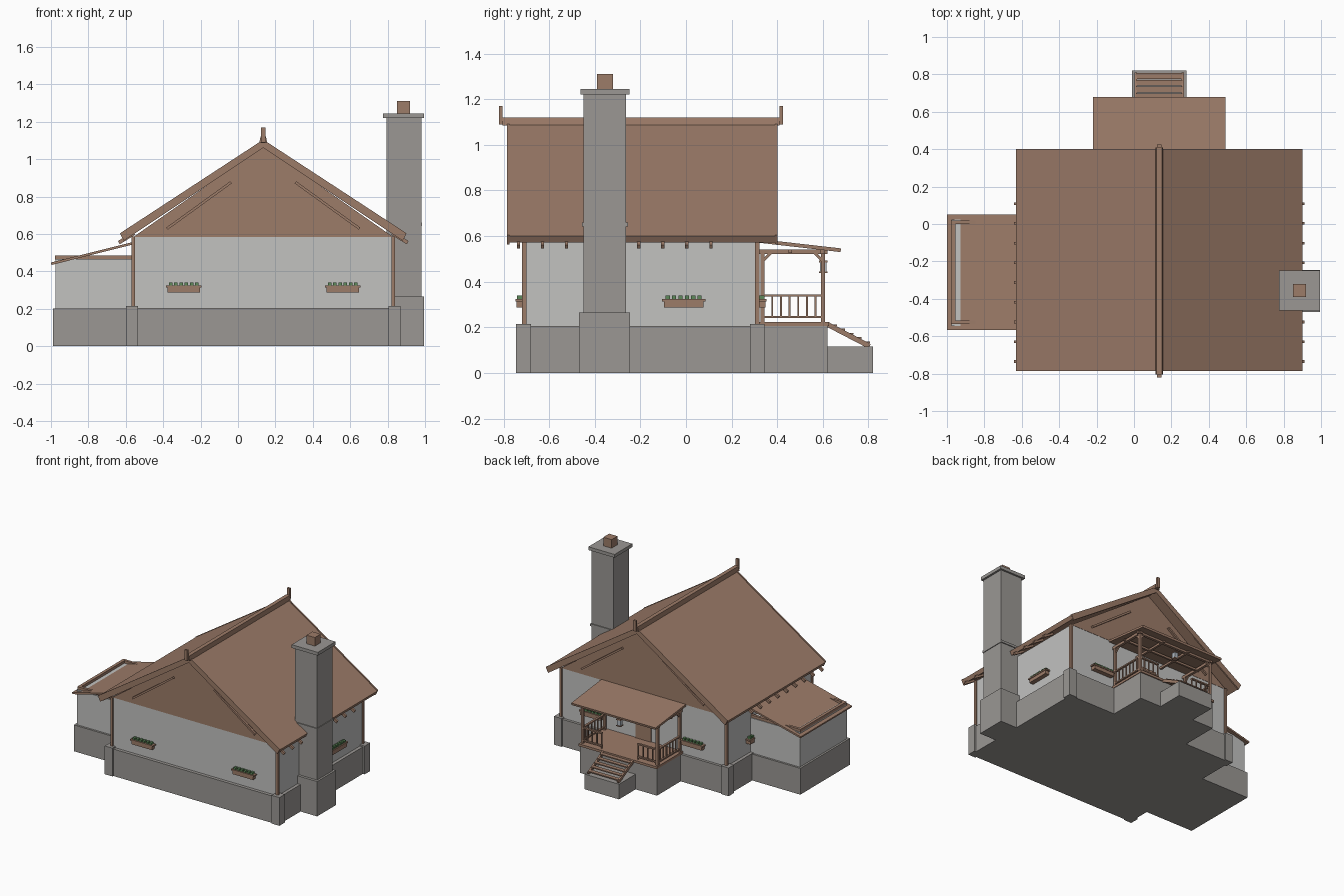
import bpy, bmesh
from mathutils import Vector, Matrix

if "Cube" in bpy.data.objects:
    bpy.data.objects.remove(bpy.data.objects["Cube"])


def material(name, rgb):
    m = bpy.data.materials.new(name)
    m.diffuse_color = (*rgb, 1)
    m.use_nodes = True
    m.node_tree.nodes["Principled BSDF"].inputs["Base Color"].default_value = m.diffuse_color
    return m


WOOD = material("brown wood", (0.335, 0.20, 0.14))
STONE = material("grey stone", (0.325, 0.31, 0.295))
PLASTER = material("pale plaster", (0.54, 0.54, 0.53))
LEAF = material("leaf green", (0.11, 0.25, 0.10))
GLASS = material("lantern glass", (0.45, 0.50, 0.55))

CX = 0.135            # ridge line of the house
RIDGE, EAVE, HALF = 1.10, 0.60, 0.765
SLOPE = (RIDGE - EAVE) / HALF


class Part:
    """Collects several solids into one named object."""

    def __init__(self, name, mat):
        self.name, self.mat, self.bm = name, mat, bmesh.new()

    def box(self, x0, x1, y0, y1, z0, z1):
        m = (Matrix.Translation(((x0 + x1) / 2, (y0 + y1) / 2, (z0 + z1) / 2))
             @ Matrix.Diagonal((x1 - x0, y1 - y0, z1 - z0, 1)))
        bmesh.ops.create_cube(self.bm, size=1, matrix=m)
        return self

    def bar(self, a, b, w, h):
        # square bar from a to b
        a, b = Vector(a), Vector(b)
        d = b - a
        m = (Matrix.Translation((a + b) / 2) @ d.to_track_quat('Y', 'Z').to_matrix().to_4x4()
             @ Matrix.Diagonal((w, d.length, h, 1)))
        bmesh.ops.create_cube(self.bm, size=1, matrix=m)
        return self

    def prism(self, pts, axis, lo, hi):
        # profile (x,z) pushed along y, or profile (y,z) pushed along x
        def put(p, t):
            return (p[0], t, p[1]) if axis == 'y' else (t, p[0], p[1])
        vs = [self.bm.verts.new(put(p, lo)) for p in pts]
        f = self.bm.faces.new(vs)
        r = bmesh.ops.extrude_face_region(self.bm, geom=[f])
        top = [v for v in r['geom'] if isinstance(v, bmesh.types.BMVert)]
        step = (0, hi - lo, 0) if axis == 'y' else (hi - lo, 0, 0)
        bmesh.ops.translate(self.bm, verts=top, vec=step)
        return self

    def done(self):
        bmesh.ops.recalc_face_normals(self.bm, faces=self.bm.faces)
        me = bpy.data.meshes.new(self.name)
        self.bm.to_mesh(me)
        self.bm.free()
        me.materials.append(self.mat)
        ob = bpy.data.objects.new(self.name, me)
        bpy.context.collection.objects.link(ob)
        return ob


# stone footing with corner piers
p = Part("house_footing", STONE).box(-0.585, 0.855, -0.735, 0.335, 0, 0.205)
for x0, x1 in ((-0.6, -0.535), (0.805, 0.87)):
    for y0, y1 in ((-0.745, -0.68), (0.28, 0.345)):
        p.box(x0, x1, y0, y1, 0, 0.215)
p.done()
Part("annex_footing", STONE).box(-0.99, -0.55, -0.56, 0.04, 0, 0.2).done()
Part("porch_footing", STONE).box(-0.19, 0.46, 0.32, 0.62, 0, 0.205).done()
Part("step_footing", STONE).box(-0.01, 0.28, 0.61, 0.82, 0, 0.115).done()

# plaster walls
Part("house_walls", PLASTER).box(-0.56, 0.83, -0.71, 0.315, 0.2, 0.585).done()
Part("annex_walls", PLASTER).box(-0.975, -0.55, -0.545, 0.025, 0.2, 0.465).done()

# timber corner posts
p = Part("corner_posts", WOOD)
for x in (-0.56, 0.83):
    for y in (-0.71, 0.313):
        p.box(x - 0.01, x + 0.01, y - 0.01, y + 0.01, 0.21, 0.585)
p.done()

# timber gables with a narrow gap under the roof
Part("gable_infill", WOOD).prism(
    [(CX - 0.695, 0.583), (CX + 0.695, 0.583), (CX, 1.07)], 'y', -0.712, 0.317).done()
p = Part("gable_trim", WOOD)
for s in (-1, 1):
    for y in (-0.718, 0.323):
        p.bar((CX + s * 0.515, y, 0.628), (CX + s * 0.172, y, 0.876), 0.02, 0.014)
p.done()

# main roof: two pitched slabs and raised barge edges
p = Part("main_roof", WOOD)
for s in (-1, 1):
    e = CX + s * HALF
    p.prism([(CX, RIDGE), (e, EAVE), (e - s * 0.015, EAVE - 0.028), (CX, RIDGE - 0.033)],
            'y', -0.78, 0.392)
p.done()
p = Part("barge_boards", WOOD)
for s in (-1, 1):
    e = CX + s * HALF
    for y in (-0.785, 0.39):
        p.prism([(CX, RIDGE + 0.004), (e, EAVE + 0.004), (e - s * 0.02, EAVE - 0.036),
                 (CX, RIDGE - 0.04)], 'y', y, y + 0.011)
p.done()
p = Part("rafter_tails", WOOD)
for i in range(9):
    y = -0.735 + i * 0.1055
    for s in (-1, 1):
        a, b = CX + s * 0.69, CX + s * 0.772
        p.bar((a, y, EAVE + SLOPE * 0.075 - 0.045), (b, y, EAVE - SLOPE * 0.007 - 0.042), 0.014, 0.02)
p.done()

# ridge beam and finials
p = Part("ridge_beam", WOOD)
p.prism([(CX - 0.021, 1.085), (CX + 0.021, 1.085), (CX + 0.015, 1.12), (CX - 0.015, 1.12)],
        'y', -0.805, 0.41)
for y in (-0.82, 0.41):
    p.box(CX - 0.011, CX + 0.011, y, y + 0.016, 1.09, 1.17)
p.done()

# chimney
p = Part("chimney", STONE)
p.box(0.785, 0.995, -0.47, -0.245, 0, 0.265)
p.box(0.795, 0.98, -0.45, -0.262, 0.26, 1.225)
p.box(0.79, 0.985, -0.457, -0.255, 0.642, 0.66)
p.box(0.775, 0.995, -0.462, -0.248, 1.22, 1.245)
p.done()
Part("chimney_pot", WOOD).box(0.85, 0.92, -0.39, -0.32, 1.24, 1.31).done()

# annex lean-to roof with the beam frame breaking through its low end
Part("annex_roof", WOOD).prism(
    [(-1.0, 0.447), (-0.56, 0.557), (-0.56, 0.544), (-0.997, 0.434)], 'y', -0.567, 0.05).done()
p = Part("annex_beams", WOOD)
p.box(-0.978, -0.955, -0.535, 0.02, 0.463, 0.485)
for y in (-0.535, 0.0):
    p.box(-0.978, -0.56, y, y + 0.02, 0.463, 0.485)
p.done()

# window boxes with plants
boxes, plants = Part("planters", WOOD), Part("planter_leaves", LEAF)


def planter(c, n):
    # c: middle of the wall side, n: outward wall direction
    t = Vector((-n[1], n[0], 0))
    o, n = Vector(c), Vector(n)

    def place(part, u, hu, d0, d1, z0, z1):
        a, b = o + t * (u - hu) + n * d0, o + t * (u + hu) + n * d1
        part.box(min(a.x, b.x), max(a.x, b.x), min(a.y, b.y), max(a.y, b.y), z0, z1)
    place(boxes, 0, 0.086, -0.005, 0.034, 0.288, 0.318)
    place(boxes, 0, 0.095, -0.005, 0.038, 0.314, 0.324)
    for i in range(6):
        place(plants, -0.07 + i * 0.028, 0.009, 0.006, 0.030, 0.32, 0.339)


for s in (-1, 1):
    planter((CX + s * 0.425, -0.71, 0), (0, -1, 0))
    planter((CX + s * 0.425, 0.315, 0), (0, 1, 0))
    planter((CX + s * 0.695, -0.01, 0), (s, 0, 0))
boxes.done()
plants.done()

# back door
Part("back_door", WOOD).box(CX - 0.065, CX + 0.065, 0.314, 0.322, 0.22, 0.48).done()

# porch floor, roof and frame
Part("porch_floor", WOOD).box(-0.195, 0.465, 0.315, 0.628, 0.205, 0.223).done()
Part("porch_roof", WOOD).prism(
    [(0.31, 0.588), (0.68, 0.546), (0.677, 0.53), (0.31, 0.572)], 'x', -0.22, 0.49).done()
p = Part("porch_frame", WOOD)
PX = 0.315
for s in (-1, 1):
    x = CX + s * PX
    for y in (0.335, 0.6):
        p.box(x - 0.009, x + 0.009, y - 0.009, y + 0.009, 0.22, 0.535)
    p.box(x - 0.01, x + 0.01, 0.315, 0.62, 0.522, 0.542)
    p.bar((x, 0.6, 0.49), (x, 0.56, 0.53), 0.012, 0.012)
    p.bar((x, 0.335, 0.49), (x, 0.375, 0.53), 0.012, 0.012)
    p.bar((x, 0.6, 0.49), (x - s * 0.04, 0.6, 0.53), 0.012, 0.012)
    p.box(CX + s * 0.11 - 0.008, CX + s * 0.11 + 0.008, 0.315, 0.62, 0.525, 0.541)
p.box(-0.2, 0.47, 0.59, 0.61, 0.522, 0.542)
p.box(-0.2, 0.47, 0.45, 0.464, 0.525, 0.541)
p.done()

# porch railings
p = Part("porch_railing", WOOD)
for s in (-1, 1):
    x = CX + s * PX
    xa, xb = sorted((x, CX + s * 0.15))
    for z in (0.24, 0.335):
        p.box(x - 0.008, x + 0.008, 0.33, 0.605, z, z + 0.01)
        p.box(xa, xb, 0.592, 0.608, z, z + 0.01)
    for i in range(6):
        y = 0.378 + i * 0.038
        p.box(x - 0.004, x + 0.004, y - 0.004, y + 0.004, 0.245, 0.34)
    for i in range(4):
        u = CX + s * (0.154 + i * 0.04)
        p.box(u - 0.004, u + 0.004, 0.596, 0.604, 0.22 if i == 0 else 0.245, 0.34)
p.done()

# porch stairs
p = Part("porch_stairs", WOOD)
for s in (-1, 1):
    p.bar((CX + s * 0.125, 0.622, 0.212), (CX + s * 0.125, 0.805, 0.117), 0.014, 0.022)
for i in range(5):
    y = 0.632 + i * 0.036
    p.box(CX - 0.125, CX + 0.125, y, y + 0.03, 0.205 - i * 0.0187, 0.213 - i * 0.0187)
p.done()

# hanging lantern
Part("lantern", GLASS).box(CX - 0.014, CX + 0.014, 0.588, 0.616, 0.445, 0.485).done()
p = Part("lantern_frame", WOOD)
p.box(CX - 0.018, CX + 0.018, 0.584, 0.62, 0.485, 0.493)
p.box(CX - 0.018, CX + 0.018, 0.584, 0.62, 0.438, 0.445)
p.box(CX - 0.003, CX + 0.003, 0.599, 0.605, 0.493, 0.525)
p.done()
